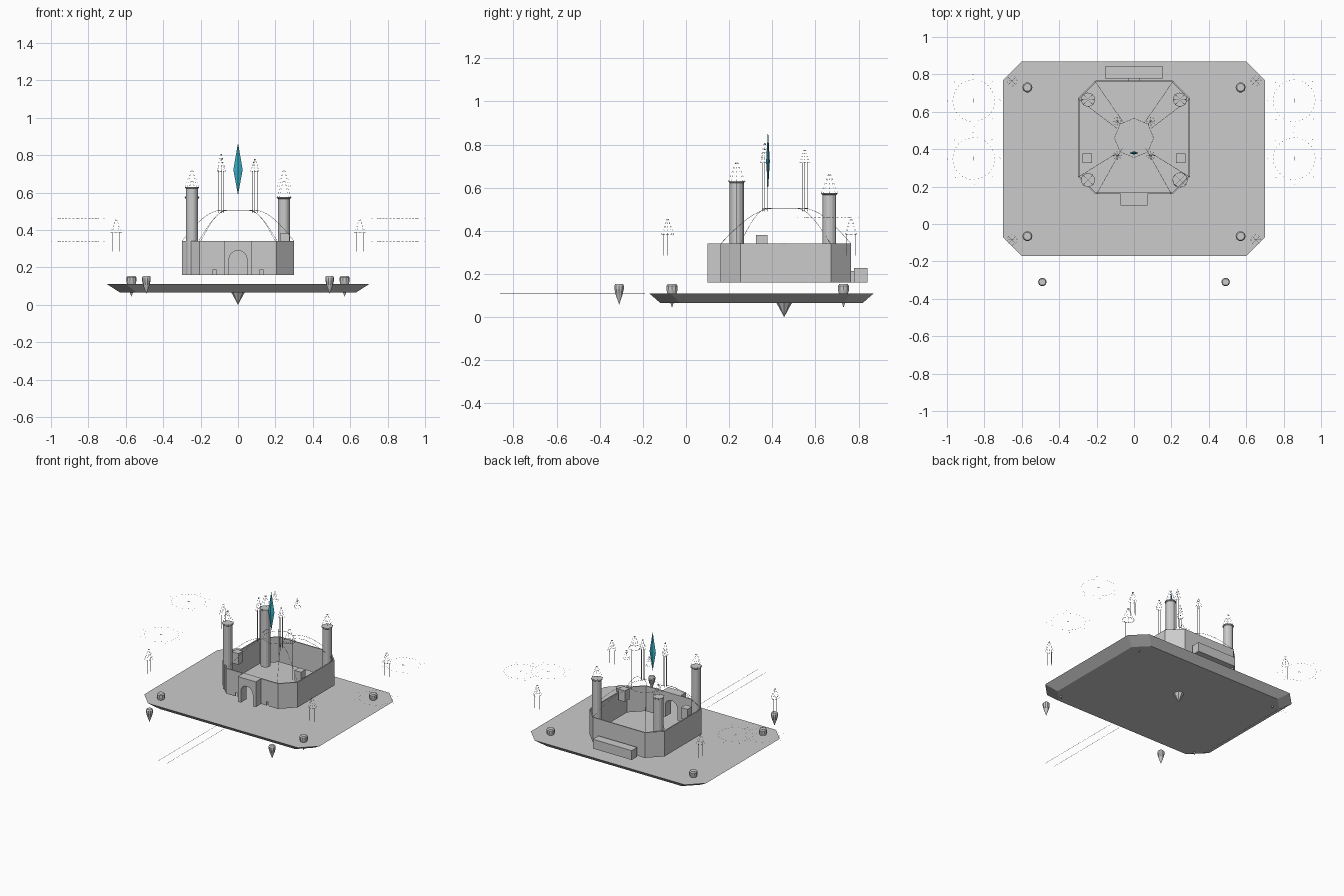
import bpy, bmesh, math
from mathutils import Vector, Matrix

if "Cube" in bpy.data.objects:
    bpy.data.objects.remove(bpy.data.objects["Cube"])

def finish(bm, name, mod=None):
    bmesh.ops.recalc_face_normals(bm, faces=bm.faces)
    me = bpy.data.meshes.new(name)
    bm.to_mesh(me)
    bm.free()
    ob = bpy.data.objects.new(name, me)
    bpy.context.collection.objects.link(ob)
    return ob

def box(name, x0, x1, y0, y1, z0, z1):
    bm = bmesh.new()
    m = Matrix.Translation(((x0+x1)/2, (y0+y1)/2, (z0+z1)/2)) @ Matrix.Diagonal((x1-x0, y1-y0, z1-z0, 1))
    bmesh.ops.create_cube(bm, size=1, matrix=m)
    return finish(bm, name)

def lathe(name, x, y, profile, n=8, sy=1.0):
    # profile of (radius, z), capped at both ends
    bm = bmesh.new()
    rings = [[bm.verts.new((x + r*math.cos(2*math.pi*i/n), y + sy*r*math.sin(2*math.pi*i/n), z))
              for i in range(n)] for r, z in profile]
    for a, b in zip(rings, rings[1:]):
        for i in range(n):
            j = (i+1) % n
            bm.faces.new((a[i], a[j], b[j], b[i]))
    bm.faces.new(rings[0])
    bm.faces.new(rings[-1])
    bmesh.ops.remove_doubles(bm, verts=bm.verts, dist=1e-5)
    return finish(bm, name)

def loft(name, rings, caps=True, close=False):
    bm = bmesh.new()
    vs = [[bm.verts.new(p) for p in r] for r in rings]
    pairs = list(zip(vs, vs[1:] + vs[:1])) if close else list(zip(vs, vs[1:]))
    n = len(vs[0])
    for a, b in pairs:
        for i in range(n):
            j = (i+1) % n
            bm.faces.new((a[i], a[j], b[j], b[i]))
    if caps:
        bm.faces.new(vs[0])
        bm.faces.new(vs[-1])
    return finish(bm, name)

def octagon(hx, hy, c, cy, z):
    q = [(hx, hy-c), (hx-c, hy), (c-hx, hy), (-hx, hy-c), (-hx, c-hy), (c-hx, -hy), (hx-c, -hy), (hx, c-hy)]
    return [(x, y + cy, z) for x, y in q]

def cut(ob, cutter):
    mod = ob.modifiers.new("cut", 'BOOLEAN')
    mod.operation = 'DIFFERENCE'
    mod.solver = 'EXACT'
    mod.object = cutter
    cutter.hide_render = True
    cutter.hide_set(True)

def wires(name, lines, r=0.001):
    # hair-thin rods following each polyline
    cu = bpy.data.curves.new(name, 'CURVE')
    cu.dimensions = '3D'
    cu.bevel_depth = r
    cu.bevel_resolution = 0
    for pts in lines:
        s = cu.splines.new('POLY')
        s.points.add(len(pts) - 1)
        for p, c in zip(s.points, pts):
            p.co = (*c, 1)
    ob = bpy.data.objects.new(name, cu)
    bpy.context.collection.objects.link(ob)
    bpy.context.view_layer.objects.active = ob
    bpy.ops.object.select_all(action='DESELECT')
    ob.select_set(True)
    bpy.ops.object.convert(target='MESH')

def circle(x, y, z, r, n=12):
    return [(x + r*math.cos(2*math.pi*i/n), y + r*math.sin(2*math.pi*i/n), z) for i in range(n+1)]

def dashes(pts, fill=0.35):
    return [[a, tuple(Vector(a).lerp(Vector(b), fill))] for a, b in zip(pts, pts[1:])]

def spire(x, y, r, z0, z1, n=8):
    ring = circle(x, y, z0, r, n)
    out = dashes(ring)
    for p in ring[:-1]:
        out += dashes([tuple(Vector(p).lerp(Vector((x, y, z1)), t/5)) for t in range(6)])
    return out

def shaft(x, y, r, z0, z1, n=4):
    return [[(px, py, z0), (px, py, z1)] for px, py, _ in circle(x, y, 0, r, n)[:-1]]

# floating platform with tapered underside and keel
loft("platform", [octagon(0.63, 0.468, 0.09, 0.35, 0.065), octagon(0.70, 0.52, 0.10, 0.35, 0.11)])
lathe("platform_keel", 0, 0.455, [(0, 0), (0.024, 0.045), (0.036, 0.066)], 8)

# stone bollards at the corners and floating in front
for s in (-1, 1):
    for y in (0.73, -0.065):
        lathe("corner_bollard", s*0.57, y, [(0, 0.043), (0.018, 0.095), (0.027, 0.127), (0.027, 0.145), (0.021, 0.153)], 10)
    lathe("floating_stone", s*0.49, -0.31, [(0, 0.058), (0.017, 0.105), (0.023, 0.13), (0.023, 0.147), (0.018, 0.154)], 10)

# castle curtain wall, open at the top and bottom
W = lambda t, z: octagon(0.30-t, 0.303-t, 0.093-t*0.6, 0.463, z)
wall = loft("curtain_wall", [W(0, 0.16), W(0, 0.342), W(0.008, 0.342), W(0.008, 0.16)], caps=False, close=True)
gate = box("gatehouse", -0.072, 0.072, 0.10, 0.162, 0.16, 0.342)

# arched gateway cutter and wall slots
arch = [(-0.048, 0.12), (0.048, 0.12)] + [(0.048*math.cos(a), 0.242 + 0.048*math.sin(a))
        for a in (math.pi*i/10 for i in range(11))]
cutter = loft("gate_cutter", [[(x, y, z) for x, z in arch] for y in (0.05, 0.20)])
cut(wall, cutter)
cut(gate, cutter)
for s in (-1, 1):
    slot = box("slot_cutter", s*0.125-0.008, s*0.125+0.008, 0.12, 0.19, 0.15, 0.188)
    cut(wall, slot)
    box("parapet_block", s*0.25-0.026, s*0.25+0.026, 0.325, 0.377, 0.30, 0.38)

# rear annex joined by a short neck
box("rear_annex", -0.155, 0.155, 0.778, 0.842, 0.16, 0.227)
box("annex_neck", -0.03, 0.03, 0.76, 0.78, 0.16, 0.215)

# round towers with collars
for x, y, top in ((-0.246, 0.235, 0.625), (-0.246, 0.665, 0.57), (0.246, 0.665, 0.57)):
    lathe("tower", x, y, [(0.032, 0.16), (0.032, top-0.004), (0.037, top), (0.037, top+0.006)], 14)

# hair-thin spires over the towers
roofs = []
for x, y, z in ((-0.246, 0.235, 0.63), (0.246, 0.235, 0.63), (-0.246, 0.665, 0.575), (0.246, 0.665, 0.575)):
    roofs += spire(x, y, 0.038, z, z + 0.10)
wires("tower_roof_frames", roofs)
wires("front_tower_frame", shaft(0.246, 0.235, 0.032, 0.34, 0.63) + [circle(0.246, 0.235, 0.63, 0.04)])

# slender inner minarets and floating corner turrets
thin = []
for x, y, a in ((-0.09, 0.365, 0.82), (0.09, 0.365, 0.79), (-0.09, 0.55, 0.785), (0.09, 0.55, 0.785)):
    thin += shaft(x, y, 0.012, 0.49, 0.715) + spire(x, y, 0.022, 0.715, a)
wires("minaret_frames", thin)
thin = []
for x in (-0.652, 0.652):
    for y in (0.765, -0.085):
        thin += shaft(x, y, 0.02, 0.285, 0.385) + spire(x, y, 0.028, 0.385, 0.465)
wires("corner_turret_frames", thin)

# open dome ribs rising from the wall corners
ribs = []
for s in (-1, 1):
    for p, q in (((0.21, 0.765), (0.055, 0.54)), ((0.30, 0.67), (0.09, 0.51)),
                 ((0.20, 0.16), (0.06, 0.41)), ((0.30, 0.25), (0.09, 0.38))):
        ribs.append([(s*(p[0]+(q[0]-p[0])*t), p[1]+(q[1]-p[1])*t, 0.34+0.165*math.sin(t*math.pi/2))
                     for t in (i/8 for i in range(9))])
ribs.append(circle(0, 0.46, 0.505, 0.105, 8))
wires("dome_ribs", ribs)

# floating dotted rings and the approach path rails
rings = []
for s in (-1, 1):
    for y, z in ((0.66, 0.46), (0.35, 0.34)):
        rings += dashes(circle(s*0.857, y, z, 0.112, 32), 0.25)
        rings += dashes(circle(s*0.857, y, z, 0.142, 8), 0.05)
        rings += [[(s*0.857-0.01, y, z), (s*0.857+0.01, y, z)], [(s*0.857, y-0.01, z), (s*0.857, y+0.01, z)]]
wires("floating_rings", rings)
wires("path_rails", [[(s*0.035, -0.862, 0.11), (s*0.035, -0.19, 0.11)] for s in (-1, 1)])

# teal crystal hovering over the castle
crystal = lathe("crystal", 0, 0.38, [(0, 0.586), (0.025, 0.722), (0, 0.866)], 4, 0.35)
mat = bpy.data.materials.new("teal")
mat.diffuse_color = (0.04, 0.42, 0.55, 1)
mat.use_nodes = True
mat.node_tree.nodes["Principled BSDF"].inputs["Base Color"].default_value = mat.diffuse_color
crystal.data.materials.append(mat)
